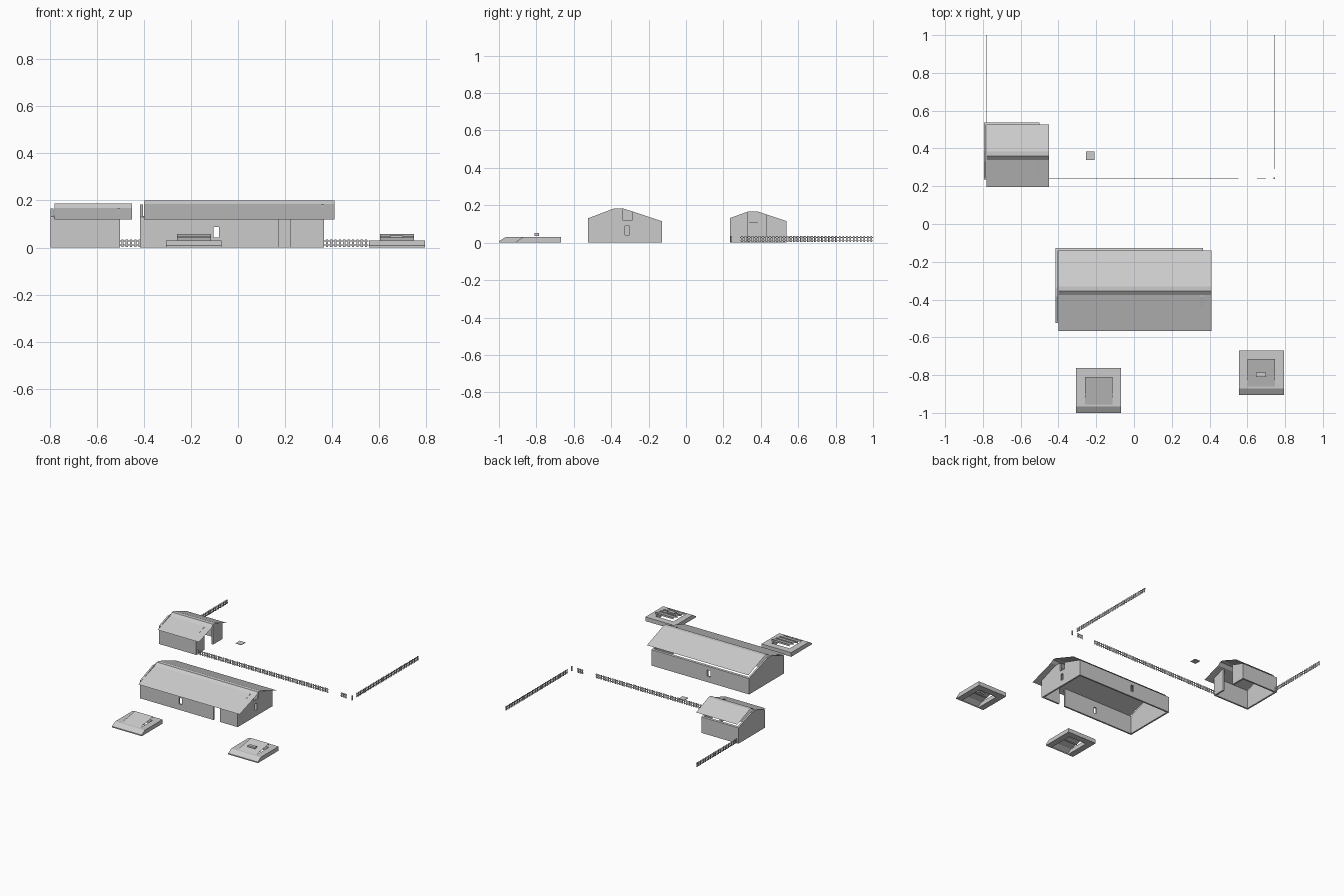
import bpy, bmesh
from mathutils import Vector

if "Cube" in bpy.data.objects:
    bpy.data.objects.remove(bpy.data.objects["Cube"])


def add_mesh(name, bm):
    bmesh.ops.recalc_face_normals(bm, faces=bm.faces)
    me = bpy.data.meshes.new(name)
    bm.to_mesh(me)
    bm.free()
    ob = bpy.data.objects.new(name, me)
    bpy.context.collection.objects.link(ob)
    return ob


def bm_box(bm, x0, x1, y0, y1, z0, z1):
    r = bmesh.ops.create_cube(bm, size=1)
    for v in r["verts"]:
        v.co = Vector((x0 if v.co.x < 0 else x1,
                       y0 if v.co.y < 0 else y1,
                       z0 if v.co.z < 0 else z1))


def boxes(name, items):
    bm = bmesh.new()
    for b in items:
        bm_box(bm, *b)
    return add_mesh(name, bm)


def bm_sweep(bm, profile, x0, x1, closed=False):
    """Extrude a (y, z) profile along x as a sheet or a closed prism."""
    a = [bm.verts.new((x0, y, z)) for y, z in profile]
    b = [bm.verts.new((x1, y, z)) for y, z in profile]
    n = len(profile)
    for i in range(n if closed else n - 1):
        j = (i + 1) % n
        bm.faces.new((a[i], a[j], b[j], b[i]))
    if closed:
        bm.faces.new(a[::-1])
        bm.faces.new(b)


def sweep(name, profile, x0, x1, closed=False):
    bm = bmesh.new()
    bm_sweep(bm, profile, x0, x1, closed)
    return add_mesh(name, bm)


def cut(target, cutter):
    m = target.modifiers.new("cut", "BOOLEAN")
    m.operation = "DIFFERENCE"
    m.solver = "EXACT"
    m.object = cutter
    cutter.hide_render = True
    cutter.hide_viewport = True


# hollow shed walls with openings, and an offset sheet roof with a stepped ridge
def shed(name, x0, x1, gable, roof, rx0, rx1, holes):
    y0, y1 = gable[0][0], gable[-1][0]
    walls = sweep(name + "_walls", [(y0, 0)] + gable + [(y1, 0)], x0, x1, True)
    t = 0.012
    cut(walls, boxes(name + "_inside_cutter", [(x0 + t, x1 - t, y0 + t, y1 - t, -0.1, 0.4)]))
    for i, h in enumerate(holes):
        cut(walls, boxes(f"{name}_opening_cutter_{i}", [h]))
    sweep(name + "_roof", roof, rx0, rx1)


shed("big_barn", -0.415, 0.365,
     [(-0.525, 0.13), (-0.385, 0.183), (-0.335, 0.183), (-0.128, 0.115)],
     [(-0.567, 0.12), (-0.375, 0.184), (-0.355, 0.2), (-0.33, 0.2), (-0.14, 0.13)],
     -0.40, 0.41,
     [(-0.105, -0.08, -0.6, -0.05, 0.042, 0.088),      # front and back windows
      (0.172, 0.222, -0.6, -0.45, -0.1, 0.3),          # front door
      (0.33, 0.45, -0.326, -0.302, 0.042, 0.09),       # end window
      (0.33, 0.45, -0.336, -0.29, 0.118, 0.182)])      # loft opening

shed("small_barn", -0.795, -0.50,
     [(0.235, 0.132), (0.33, 0.166), (0.385, 0.166), (0.538, 0.115)],
     [(0.197, 0.12), (0.34, 0.167), (0.36, 0.186), (0.385, 0.186), (0.528, 0.13)],
     -0.78, -0.45,
     [(-0.54, -0.4, 0.33, 0.43, -0.1, 0.3)])           # side doorway


# picket fence: two rails and evenly spaced slats along x or y
def fence(name, axis, fixed, a, b):
    t = 0.0015
    parts = [(a, b, 0.009, 0.013), (a, b, 0.026, 0.030)]
    n = max(2, round((b - a) / 0.0185))
    step = (b - a) / n
    for i in range(n):
        s = a + step * (i + 0.25)
        parts.append((s, s + step * 0.5, 0.003, 0.035))
    out = []
    for s, e, z0, z1 in parts:
        if axis == "x":
            out.append((s, e, fixed - t, fixed + t, z0, z1))
        else:
            out.append((fixed - t, fixed + t, s, e, z0, z1))
    boxes(name, out)


fence("front_fence", "x", 0.243, -0.50, 0.553)
fence("gate_fence", "x", 0.243, 0.65, 0.70)
fence("left_fence", "y", -0.783, 0.53, 1.0)
fence("right_fence", "y", 0.742, 0.29, 1.0)
boxes("corner_post", [(0.738, 0.746, 0.239, 0.247, 0.003, 0.036)])

# small raised square board in the yard
boxes("yard_board", [(-0.255, -0.21, 0.338, 0.384, 0.108, 0.111)])


# garden bed: bevelled open border with three tilted crop rows
def bed(name, x0, y0):
    x1, y1 = x0 + 0.237, y0 + 0.237
    bm = bmesh.new()
    front = [(y0, 0), (y0, 0.008), (y0 + 0.035, 0.03), (y0 + 0.045, 0.03)]
    bm_sweep(bm, front, x0, x1)
    side = front + [(y1, 0.03), (y1, 0)]
    for a, b in ((x0, x0 + 0.046), (x1 - 0.046, x1)):
        bm_sweep(bm, side, a, b, True)
    bm_box(bm, x0, x1, y1 - 0.048, y1, 0, 0.03)
    add_mesh(name + "_border", bm)
    bm = bmesh.new()
    for i in range(3):
        yb = y0 + 0.095 + i * 0.048
        zb = 0.042 + i * 0.008
        bm_sweep(bm, [(yb - 0.05, zb - 0.014), (yb, zb), (yb, zb - 0.012)],
                 x0 + 0.046, x1 - 0.092 + 0.046)
    add_mesh(name + "_rows", bm)


bed("left_bed", -0.306, -1.0)
bed("right_bed", 0.556, -0.906)
boxes("bed_marker", [(0.645, 0.70, -0.81, -0.785, 0.035, 0.052)])
